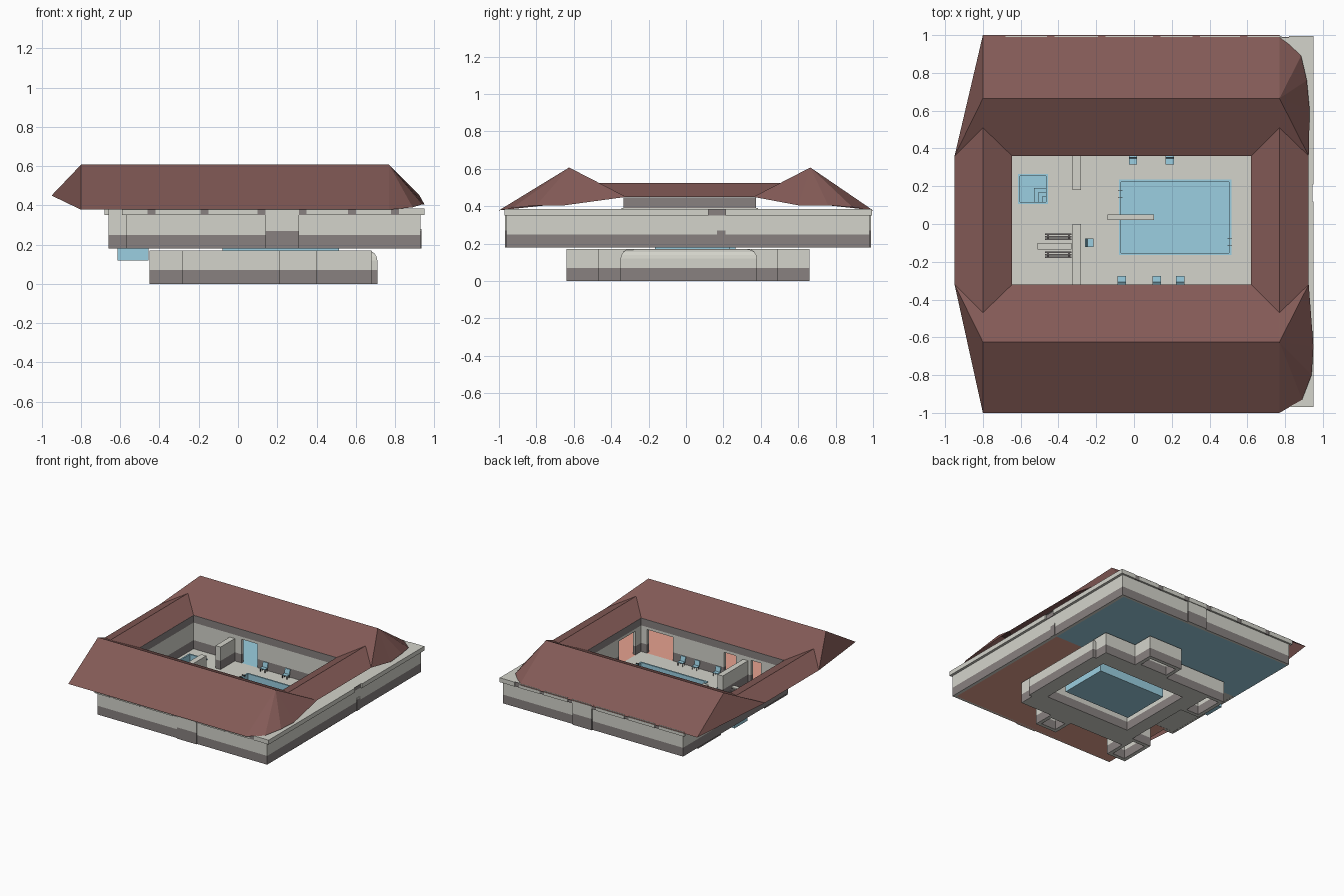
import bpy, bmesh, math
from mathutils import Vector

if "Cube" in bpy.data.objects:
    bpy.data.objects.remove(bpy.data.objects["Cube"])

def material(name, rgb):
    m = bpy.data.materials.new(name)
    lin = [((c / 255 + 0.055) / 1.055) ** 2.4 for c in rgb]
    m.diffuse_color = (*lin, 1)
    m.use_nodes = True
    m.node_tree.nodes["Principled BSDF"].inputs["Base Color"].default_value = m.diffuse_color
    return m

PLASTER = material("pale_plaster", (212, 212, 203))
PLINTH = material("grey_plinth", (136, 129, 128))
ROOF = material("brown_roof", (131, 90, 86))
BLUE = material("pool_blue", (155, 207, 225))
CORAL = material("coral", (232, 163, 145))
DARK = material("dark_metal", (62, 60, 60))

def finish(name, bm, *mats):
    me = bpy.data.meshes.new(name)
    bm.to_mesh(me)
    bm.free()
    for m in mats:
        me.materials.append(m)
    ob = bpy.data.objects.new(name, me)
    bpy.context.collection.objects.link(ob)
    return ob

def add_box(bm, x0, x1, y0, y1, z0, z1):
    vs = bmesh.ops.create_cube(bm, size=1)["verts"]
    for v in vs:
        v.co = Vector((x1 if v.co.x > 0 else x0, y1 if v.co.y > 0 else y0, z1 if v.co.z > 0 else z0))
    return vs

def boxes(name, mat, *dims):
    bm = bmesh.new()
    for d in dims:
        add_box(bm, *d)
    return finish(name, bm, mat)

# walls: pale above the band height, plinth colour below it
def banded(name, band, *dims, round_top=0):
    bm = bmesh.new()
    for d in dims:
        add_box(bm, *d)
    if round_top:
        x1, z1 = dims[0][1], dims[0][5]
        es = [e for e in bm.edges if all(v.co.z > z1 - 1e-4 for v in e.verts)
              and any(v.co.x > x1 - 1e-4 for v in e.verts)]
        bmesh.ops.bevel(bm, geom=es, offset=round_top, segments=4, profile=0.5, affect='EDGES')
    bmesh.ops.bisect_plane(bm, geom=bm.verts[:] + bm.edges[:] + bm.faces[:],
                           plane_co=(0, 0, band), plane_no=(0, 0, 1))
    for f in bm.faces:
        f.normal_update()
        if f.calc_center_median().z < band and abs(f.normal.z) < 0.5:
            f.material_index = 1
    return finish(name, bm, PLASTER, PLINTH)

# flat floor sheet made of grid cells, leaving out those inside a hole
def floor(name, mat, z, rects, holes=()):
    bm = bmesh.new()
    for x0, x1, y0, y1 in rects:
        xs = sorted({x0, x1, *[h for o in holes for h in o[:2]]})
        ys = sorted({y0, y1, *[h for o in holes for h in o[2:]]})
        for a, b in zip(xs, xs[1:]):
            for c, d in zip(ys, ys[1:]):
                mx, my = (a + b) / 2, (c + d) / 2
                if any(o[0] < mx < o[1] and o[2] < my < o[3] for o in holes):
                    continue
                bm.faces.new([bm.verts.new((x, y, z)) for x, y in ((a, c), (b, c), (b, d), (a, d))])
    return finish(name, bm, mat)

def basin(name, x0, x1, y0, y1, z0, z1, t=0.012):
    return boxes(name, BLUE, (x0, x1, y0, y1, z0, z0 + t),
                 (x0, x0 + t, y0, y1, z0, z1), (x1 - t, x1, y0, y1, z0, z1),
                 (x0, x1, y0, y0 + t, z0, z1), (x0, x1, y1 - t, y1, z0, z1))

# roof: four gabled wings around the courtyard
L, R, IL, IR = -0.80, 0.77, -0.645, 0.62
TOP, MID, EAVE = 0.607, 0.525, 0.45
bm = bmesh.new()
def face(*pts):
    bm.faces.new([bm.verts.new(p) for p in pts])
fans = {-1: [(0.89, -0.93, 0.39), (0.94, -0.8, 0.405), (0.95, -0.65, 0.405)],
        1: [(0.885, 0.89, 0.395), (0.915, 0.76, 0.405), (0.93, 0.6, 0.405)]}
for s in (-1, 1):
    out, ridge, mid, inn = s, 0.02 + s * 0.645, 0.02 + s * 0.49, 0.02 + s * 0.34
    oz = 0.378
    face((L, out, oz), (R, out, oz), (R, ridge, TOP), (L, ridge, TOP))
    face((L, ridge, TOP), (R, ridge, TOP), (R, mid, MID), (IR, inn, EAVE), (IL, inn, EAVE), (L, mid, MID))
    face((L, out, oz), (L, ridge, TOP), (-0.95, inn, EAVE))
    face((L, ridge, TOP), (L, mid, MID), (-0.95, inn, EAVE))
    rim = [(R, out, oz)] + fans[s] + [(0.925, inn, EAVE), (R, mid, MID)]
    for a, b in zip(rim, rim[1:]):
        face((R, ridge, TOP), a, b)
for xo, xr, xi in ((-0.95, L, IL), (0.925, R, IR)):
    face((xo, -0.32, EAVE), (xo, 0.36, EAVE), (xr, 0.51, MID), (xr, -0.47, MID))
    face((xr, -0.47, MID), (xr, 0.51, MID), (xi, 0.36, EAVE), (xi, -0.32, EAVE))
bmesh.ops.remove_doubles(bm, verts=bm.verts[:], dist=1e-4)
bmesh.ops.recalc_face_normals(bm, faces=bm.faces[:])
finish("roof", bm, ROOF)

# outer walls (the front wing is a little shorter on the left) with pilasters
Z0, Z1 = 0.18, 0.385
banded("outer_walls", 0.25, (-0.57, 0.93, -0.96, -0.94, Z0, Z1), (-0.66, 0.93, 0.96, 0.98, Z0, Z1),
       (-0.57, -0.555, -0.94, -0.345, Z0, Z1), (-0.66, -0.645, -0.345, 0.96, Z0, Z1),
       (0.905, 0.93, -0.94, 0.96, Z0, Z1))
banded("pilasters", 0.27, (0.14, 0.31, -0.968, -0.96, Z0, Z1), (0.14, 0.31, 0.98, 0.99, Z0, Z1),
       (0.93, 0.935, 0.165, 0.21, Z0, 0.28))

# top trim: pale segments with grey blocks between them
def segments(a, b, gaps, w):
    cuts = [a] + [v for g in gaps for v in (g - w / 2, g + w / 2)] + [b]
    return list(zip(cuts[::2], cuts[1::2])), [(g - w / 2, g + w / 2) for g in gaps]
GAPS = (-0.44, -0.17, 0.12, 0.33, 0.58, 0.80)
xf, blocks = segments(-0.59, 0.95, GAPS, 0.04)
xb, _ = segments(-0.68, 0.95, GAPS, 0.04)
ys, side = segments(-0.97, 0.99, (0.165,), 0.09)
boxes("top_trim", PLASTER, *[(a, b, -0.97, -0.955, 0.35, Z1) for a, b in xf],
      *[(a, b, 0.975, 0.995, 0.35, Z1) for a, b in xb],
      *[(0.92, 0.95, a, b, 0.35, Z1) for a, b in ys])
boxes("trim_blocks", PLINTH, *[(a, b, -0.966, -0.955, 0.35, Z1) for a, b in blocks],
      *[(a, b, 0.975, 0.99, 0.35, Z1) for a, b in blocks],
      *[(0.92, 0.935, a, b, 0.35, Z1) for a, b in side])

# ceilings over the rooms
floor("ceilings", PLASTER, 0.386, [(-0.57, 0.945, -0.96, -0.32), (-0.66, 0.945, 0.36, 0.985),
                                   (0.62, 0.945, -0.32, 0.36)])

# courtyard walls with door openings (rooms' coloured floors show through), lintels and top rail
def spans(a, b, doors):
    cuts = [a] + [v for d in doors for v in d] + [b]
    return list(zip(cuts[::2], cuts[1::2]))
FRONT = [(-0.44, -0.35), (-0.22, -0.11), (0.34, 0.57)]
BACK = [(-0.22, -0.08)]
RIGHT = [(-0.25, -0.04)]
H = 0.37
banded("courtyard_walls", 0.25, *[(a, b, -0.345, -0.32, Z0, H) for a, b in spans(-0.645, 0.62, FRONT)],
       *[(a, b, 0.36, 0.385, Z0, H) for a, b in spans(-0.645, 0.62, BACK)],
       *[(0.62, 0.645, a, b, Z0, H) for a, b in spans(-0.345, 0.385, RIGHT)],
       (-0.655, -0.645, -0.345, 0.385, Z0, H))
boxes("courtyard_lintels", PLASTER, (-0.645, 0.62, -0.345, -0.32, H, 0.39), (-0.645, 0.62, 0.36, 0.385, H, 0.39),
      (0.62, 0.645, -0.345, 0.385, H, 0.39), (-0.655, -0.645, -0.345, 0.385, H, 0.39))
boxes("courtyard_rail", PLINTH, (-0.66, 0.65, -0.335, -0.32, 0.39, 0.448), (-0.66, 0.65, 0.36, 0.375, 0.39, 0.448),
      (-0.66, -0.645, -0.335, 0.375, 0.39, 0.448), (0.62, 0.65, -0.335, 0.375, 0.39, 0.448))
banded("partitions", 0.25, (-0.325, -0.28, 0.18, 0.36, Z0, 0.36), (-0.325, -0.28, -0.32, 0.0, Z0, 0.36))

# floors
POOL, SMALL = (-0.07, 0.51, -0.16, 0.23), (-0.61, -0.46, 0.11, 0.26)
floor("courtyard_floor", PLASTER, 0.181, [(-0.645, 0.62, -0.32, 0.36)], (POOL, SMALL))
floor("front_rooms_floor", CORAL, 0.18, [(-0.57, 0.93, -0.96, -0.32), (0.62, 0.93, -0.32, 0.2)])
floor("back_rooms_floor", BLUE, 0.18, [(-0.66, 0.93, 0.36, 0.98), (0.62, 0.93, 0.2, 0.36)])

# pools, steps, diving board and ladders
basin("main_pool", -0.08, 0.515, -0.165, 0.235, 0.02, 0.188)
basin("small_pool", -0.615, -0.455, 0.105, 0.265, 0.12, 0.188)
boxes("pool_steps", BLUE, *[(-0.53 + i * 0.022, -0.46, 0.11, 0.19 - i * 0.022, 0.125, 0.14 + i * 0.014) for i in range(3)])
boxes("diving_board", PLASTER, (-0.14, 0.105, 0.02, 0.05, 0.208, 0.216))
boxes("board_base", BLUE, (-0.14, -0.1, 0.022, 0.048, 0.18, 0.208))
boxes("ladders", DARK, *[(x, x + 0.025, y, y + 0.003, 0.185, 0.195)
                         for x, y in ((-0.085, 0.14), (-0.085, 0.175), (0.495, -0.08), (0.495, -0.115))])

# lounge chairs: seat, raised back and legs
def chair(name, x, y, turn):
    bm = bmesh.new()
    add_box(bm, -0.022, 0.022, -0.02, 0.012, 0.022, 0.028)
    back = add_box(bm, -0.022, 0.022, 0.010, 0.016, 0.024, 0.065)
    for v in back:
        if v.co.z > 0.05:
            v.co.y += 0.008
    n = len(bm.faces)
    for sx in (-0.022, 0.018):
        for sy in (-0.018, 0.008):
            add_box(bm, sx, sx + 0.004, sy, sy + 0.004, 0, 0.022)
    bm.faces.ensure_lookup_table()
    for f in bm.faces[n:]:
        f.material_index = 1
    ob = finish(name, bm, BLUE, DARK)
    ob.location = (x, y, 0.181)
    ob.rotation_euler.z = math.radians(turn)

for i, (x, y, t) in enumerate([(-0.005, 0.335, 0), (0.19, 0.335, 0), (-0.065, -0.295, 180), (0.12, -0.295, 180),
                               (0.245, -0.295, 180), (-0.235, -0.1, 90)]):
    chair(f"lounge_chair_{i + 1}", x, y, t)

# table and two slatted benches
boxes("table", PLASTER, (-0.51, -0.33, -0.135, -0.1, 0.225, 0.235), (-0.44, -0.38, -0.125, -0.11, 0.18, 0.225))
for k, y in enumerate((-0.085, -0.18)):
    boxes(f"bench_{k + 1}", PLINTH, *[(-0.47, -0.33, y + j * 0.013, y + j * 0.013 + 0.009, 0.2, 0.21) for j in range(3)],
          (-0.46, -0.45, y, y + 0.035, 0.18, 0.2), (-0.35, -0.34, y, y + 0.035, 0.18, 0.2))

# basement: corridor ring around the pool, with a rounded right end
B = 0.17
banded("basement_ring", 0.07, (-0.28, 0.68, -0.47, -0.28, 0, B), (-0.28, 0.68, 0.35, 0.49, 0, B),
       (-0.28, -0.17, -0.28, 0.35, 0, B))
banded("basement_rounded_end", 0.07, (0.59, 0.71, -0.35, 0.38, 0, B), round_top=0.05)

# basement alcoves: hollow bays
def alcove(name, x0, x1, y0, y1, t=0.03):
    banded(name, 0.07, (x0, x1, y0, y0 + t, 0, B), (x0, x1, y1 - t, y1, 0, B),
           (x0, x0 + t, y0 + t, y1 - t, 0, B), (x1 - t, x1, y0 + t, y1 - t, 0, B))
alcove("front_alcove", 0.21, 0.40, -0.64, -0.47)
alcove("front_left_alcove", -0.45, -0.28, -0.64, -0.35)
alcove("back_alcove", 0.10, 0.40, 0.49, 0.66)
alcove("back_left_alcove", -0.45, -0.28, 0.2, 0.49)
